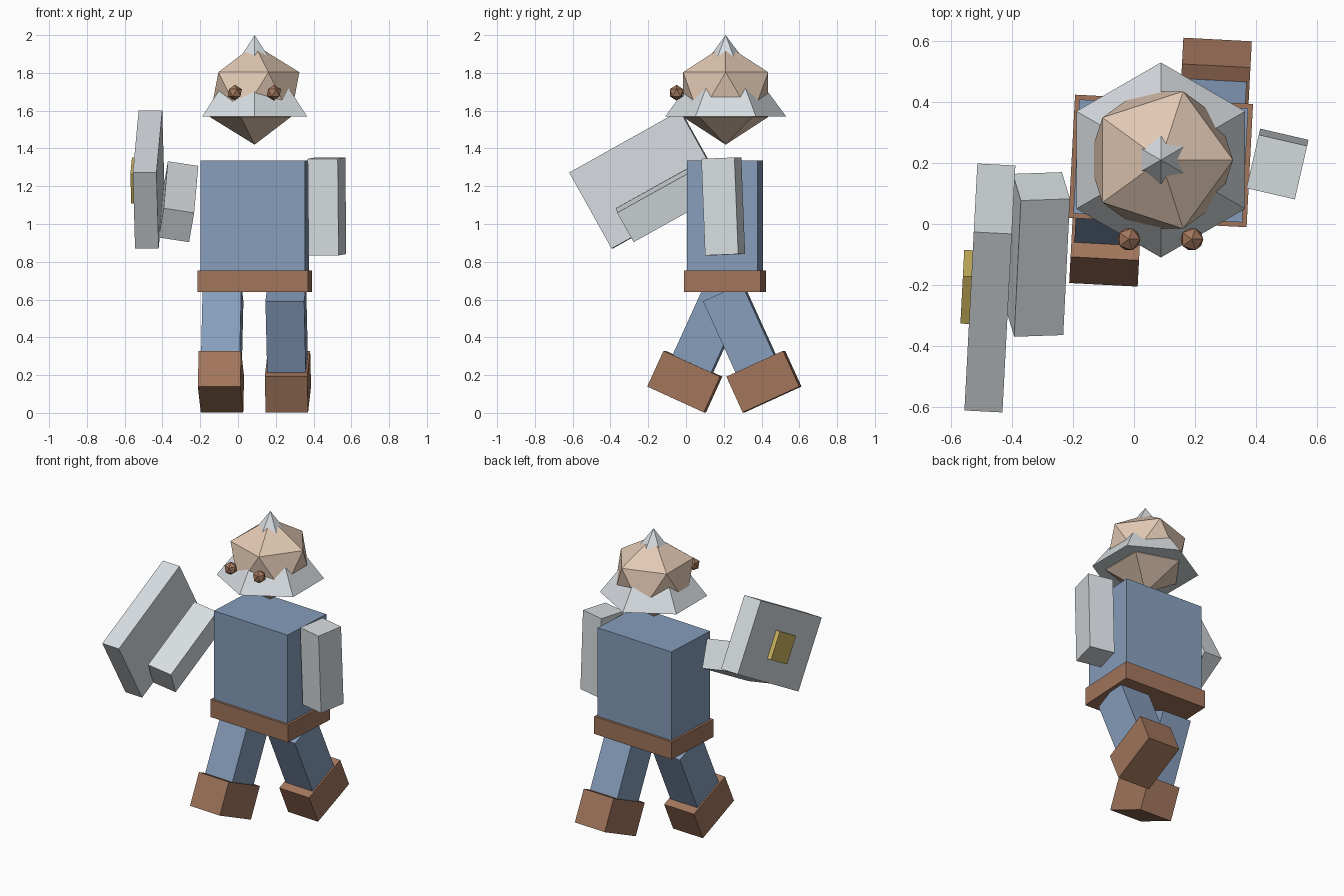
import bpy
from math import radians
from mathutils import Euler, Vector

cube = bpy.data.objects.get("Cube")
if cube:
    bpy.data.objects.remove(cube, do_unlink=True)


def material(name, rgb):
    mat = bpy.data.materials.new(name)
    mat.use_nodes = True
    mat.diffuse_color = (*rgb, 1)
    mat.node_tree.nodes["Principled BSDF"].inputs["Base Color"].default_value = (*rgb, 1)
    return mat


GREY = material("pale_grey", (0.68, 0.72, 0.75))
BLUE = material("dusty_blue", (0.24, 0.34, 0.50))
SKIN = material("skin", (0.76, 0.58, 0.45))
BROWN = material("leather_brown", (0.36, 0.18, 0.107))
GOLD = material("gold", (0.61, 0.46, 0.115))


def finish(name, mat):
    obj = bpy.context.object
    obj.name = name
    obj.data.materials.append(mat)
    return obj


def box(name, mat, size, loc, rot=(0, 0, 0)):
    bpy.ops.mesh.primitive_cube_add(size=1, location=loc,
                                    rotation=[radians(a) for a in rot])
    obj = finish(name, mat)
    obj.scale = size
    return obj


def ico(name, mat, radius, loc):
    bpy.ops.mesh.primitive_ico_sphere_add(subdivisions=1, radius=radius, location=loc)
    return finish(name, mat)


CX, CY = 0.088, 0.207   # body axis
YAW = -3                # the whole figure is turned slightly

# Torso and belt
box("torso", BLUE, (0.555, 0.375, 0.635), (CX, CY, 1.0175), (0, 0, YAW))
box("belt", BROWN, (0.585, 0.405, 0.115), (CX, CY, 0.6975), (0, 0, YAW))

# Striding legs: each hangs from a hip, with a boot at its end
for side, x, y, swing in (("left", 0.253, 0.198, 24.5), ("right", -0.079, 0.208, -24.5)):
    rot = (swing, 0, YAW)
    turn = Euler([radians(a) for a in rot]).to_matrix()
    hip = Vector((x, y, 0.637))
    box(side + "_leg", BLUE, (0.205, 0.225, 0.5), hip + turn @ Vector((0, 0, -0.25)), rot)
    box(side + "_boot", BROWN, (0.225, 0.33, 0.208), hip + turn @ Vector((0, 0, -0.518)), rot)

# Arms: one hanging, one raised forward
ARM = (0.163, 0.18, 0.512)
box("left_arm", GREY, ARM, (0.471, 0.197, 1.093), (2.3, 0, -13))
box("right_arm", GREY, ARM, (-0.315, -0.10, 1.118), (-60.6, 8.6, 2))

# Shield with a square boss on its outer face
TILT = (29.2, 0, YAW)
box("shield", GREY, (0.125, 0.672, 0.461), (-0.473, -0.21, 1.235), TILT)
box("shield_boss", GOLD, (0.045, 0.178, 0.178), (-0.541, -0.207, 1.23), TILT)

# Head, eyes and the pointed hood that cuts through the head
ico("head", SKIN, 0.265, (CX, 0.21, 1.685))
for side, x in (("left", 0.19), ("right", -0.017)):
    ico(side + "_eye", BROWN, 0.042, (x, -0.05, 1.695))
bpy.ops.mesh.primitive_cone_add(vertices=6, radius1=0.32, radius2=0, depth=0.43,
                                location=(CX, 0.21, 1.785))
finish("hood", GREY)
